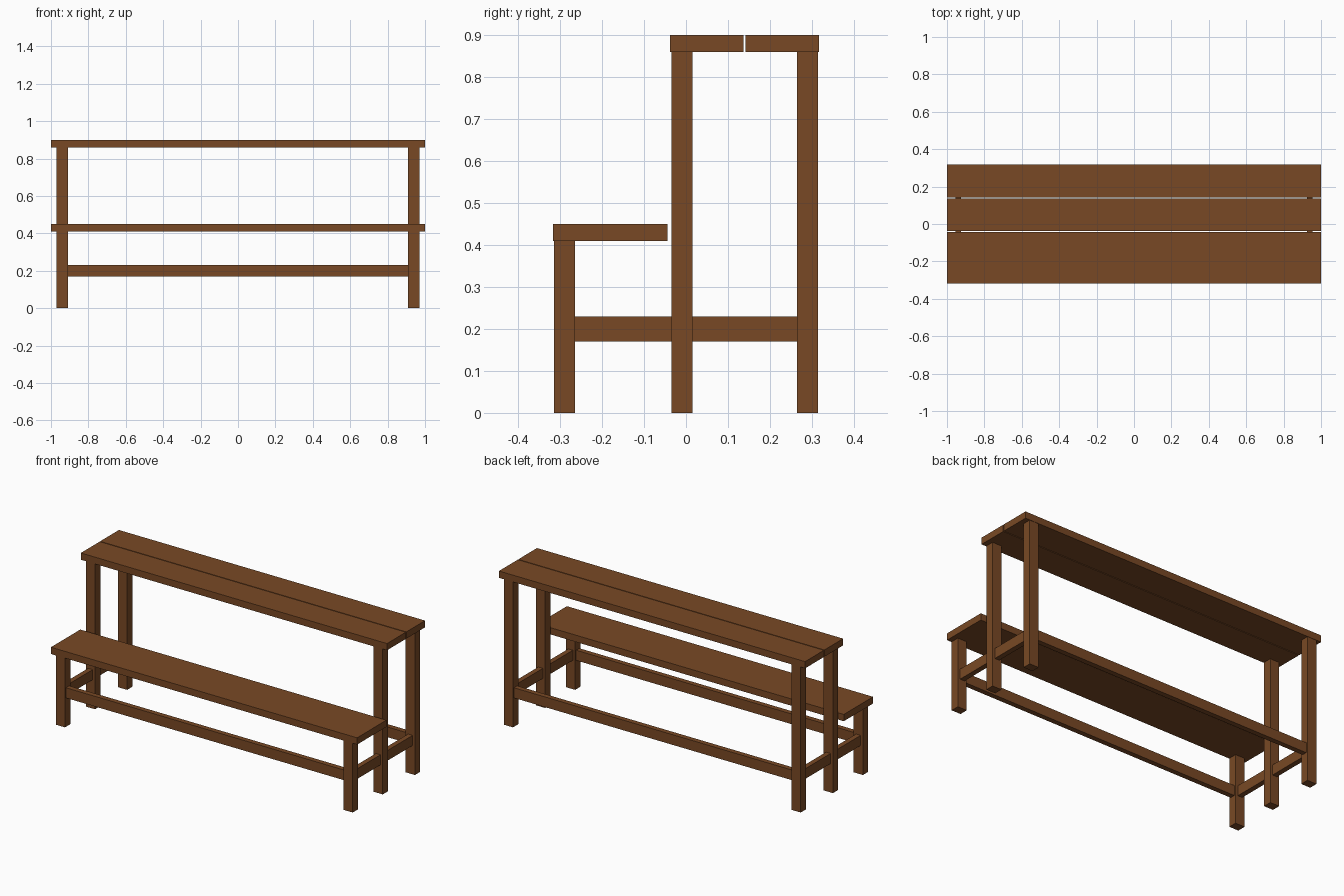
import bpy

cube = bpy.data.objects.get("Cube")
if cube:
    bpy.data.objects.remove(cube, do_unlink=True)

wood = bpy.data.materials.new("brown wood")
wood.use_nodes = True
colour = (0.19, 0.066, 0.018, 1)
wood.diffuse_color = colour
wood.node_tree.nodes["Principled BSDF"].inputs["Base Color"].default_value = colour


def box(name, x, y, z):
    """Box from (min, max) pairs on each axis."""
    spans = (x, y, z)
    bpy.ops.mesh.primitive_cube_add(size=1, location=[(a + b) / 2 for a, b in spans])
    obj = bpy.context.object
    obj.name = name
    obj.scale = [b - a for a, b in spans]
    bpy.ops.object.transform_apply(location=False, rotation=False, scale=True)
    obj.data.materials.append(wood)
    return obj


def around(centre, width):
    return (centre - width / 2, centre + width / 2)


LEG_X, LEG_W, LEG_D = 0.94, 0.06, 0.05
FRONT, MIDDLE, BACK = -0.29, -0.01, 0.29
SEAT_Z, TOP_Z = (0.41, 0.45), (0.86, 0.90)
RAIL_Z, RAIL_T = (0.17, 0.23), 0.03
LENGTH = (-1, 1)

# Seat board and the two table boards
box("seat_board", LENGTH, (-0.317, -0.044), SEAT_Z)
box("table_board_front", LENGTH, (-0.038, 0.137), TOP_Z)
box("table_board_back", LENGTH, (0.142, 0.317), TOP_Z)

# Legs and side rails at each end
for side, sign in (("left", 1), ("right", -1)):
    x = sign * LEG_X
    for row, y, top in (("front", FRONT, SEAT_Z[0]),
                        ("middle", MIDDLE, TOP_Z[0]),
                        ("back", BACK, TOP_Z[0])):
        box(f"{row}_leg_{side}", around(x, LEG_W), around(y, LEG_D), (0, top))
    for row, start, end in (("front", FRONT, MIDDLE), ("back", MIDDLE, BACK)):
        box(f"{row}_side_rail_{side}", around(x, RAIL_T),
            (start + LEG_D / 2, end - LEG_D / 2), RAIL_Z)

# Long rails between the front legs and between the back legs
inner = LEG_X - LEG_W / 2
for row, y in (("front", FRONT), ("back", BACK)):
    box(f"{row}_long_rail", (-inner, inner), around(y, RAIL_T), RAIL_Z)
